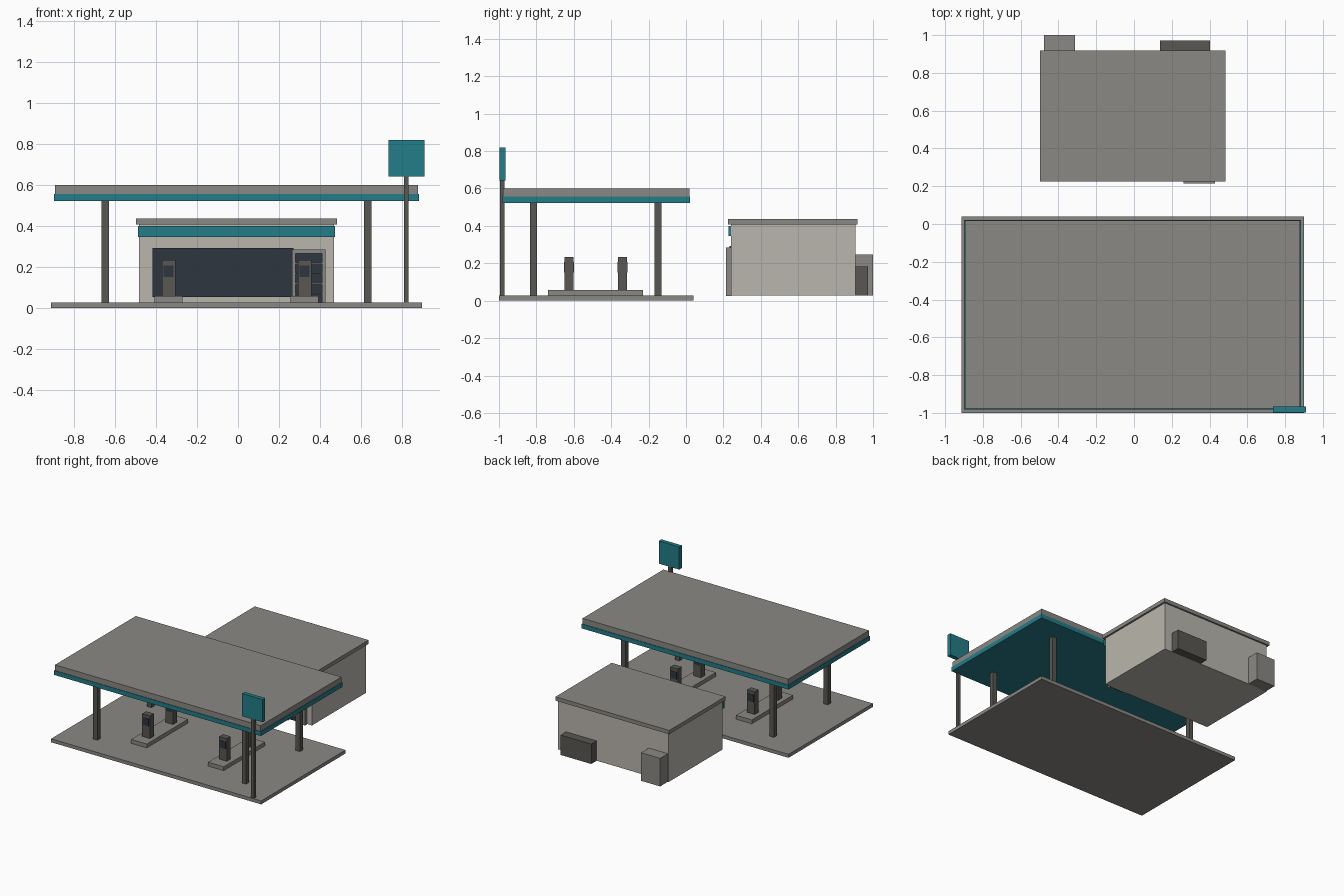
import bpy


def srgb(r, g, b):
    def lin(c):
        c /= 255
        return c / 12.92 if c <= 0.04045 else ((c + 0.055) / 1.055) ** 2.4
    return (lin(r), lin(g), lin(b), 1)


def material(name, rgb):
    m = bpy.data.materials.new(name)
    m.diffuse_color = srgb(*rgb)
    return m


GREY = material("concrete grey", (138, 136, 131))
DARK = material("dark grey", (88, 87, 82))
TEAL = material("teal", (36, 124, 137))
WALL = material("beige wall", (186, 182, 173))
GLASS = material("dark glass", (46, 54, 64))


def box(name, mat, x, y, z):
    """Box from (min, max) ranges on each axis."""
    bpy.ops.mesh.primitive_cube_add(size=1)
    o = bpy.context.object
    o.name = name
    for v in o.data.vertices:
        v.co = [a[0] if c < 0 else a[1] for a, c in zip((x, y, z), v.co)]
    o.data.materials.append(mat)
    return o


# Forecourt and canopy
box("forecourt_slab", GREY, (-0.913, 0.9), (-1.0, 0.04), (0, 0.027))
box("canopy_fascia", TEAL, (-0.9, 0.885), (-0.982, 0.022), (0.522, 0.556))
box("canopy_roof", GREY, (-0.895, 0.88), (-0.978, 0.018), (0.556, 0.6))
for x in (-0.648, 0.634):
    for y in (-0.815, -0.15):
        box("canopy_column", DARK, (x - 0.018, x + 0.018),
            (y - 0.018, y + 0.018), (0.027, 0.523))

# Pump islands, each with two pumps with a screen on both faces
for x in (-0.339, 0.325):
    box("pump_island", GREY, (x - 0.068, x + 0.068), (-0.737, -0.23), (0.027, 0.057))
    for y in (-0.625, -0.34):
        box("fuel_pump", DARK, (x - 0.033, x + 0.033), (y - 0.024, y + 0.024), (0.057, 0.233))
        for s in (-1, 1):
            ys = sorted((y + s * 0.022, y + s * 0.027))
            box("pump_screen", GLASS, (x - 0.025, x + 0.025), ys, (0.15, 0.207))

# Price sign on its pole
box("sign_pole", DARK, (0.81, 0.834), (-0.994, -0.97), (0.027, 0.645))
box("sign_panel", TEAL, (0.735, 0.911), (-0.998, -0.966), (0.643, 0.82))

# Shop
box("shop_walls", WALL, (-0.484, 0.47), (0.24, 0.905), (0.027, 0.408))
box("shop_roof", GREY, (-0.498, 0.484), (0.225, 0.918), (0.408, 0.438))
box("shop_fascia", TEAL, (-0.489, 0.474), (0.226, 0.241), (0.347, 0.4))
box("shop_window", GLASS, (-0.417, 0.272), (0.232, 0.241), (0.053, 0.292))

# Shelf rack by the shop front
box("rack_back", GLASS, (0.275, 0.415), (0.234, 0.243), (0.027, 0.27))
for x in (0.263, 0.41):
    box("rack_side", GREY, (x, x + 0.018), (0.215, 0.243), (0.025, 0.285))
box("rack_top", GREY, (0.263, 0.428), (0.215, 0.243), (0.265, 0.285))
for i in range(4):
    z = 0.065 + i * 0.05
    box("rack_shelf", GREY, (0.275, 0.415), (0.218, 0.24), (z, z + 0.006))

# Boxes behind the shop
box("rear_cabinet", GREY, (-0.477, -0.313), (0.9, 1.0), (0.027, 0.246))
box("rear_bin", DARK, (0.137, 0.402), (0.9, 0.972), (0.027, 0.182))
